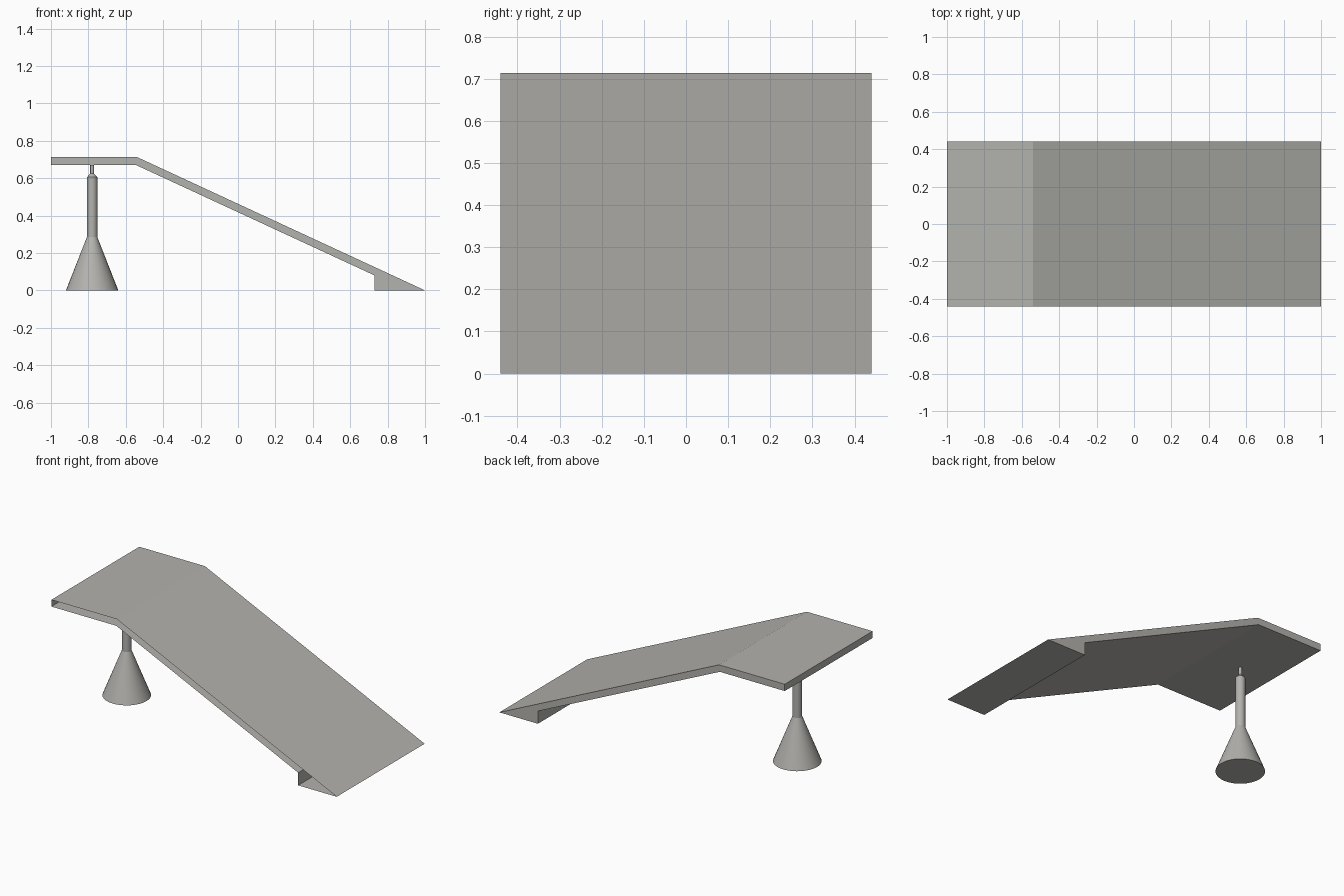
import bpy
import bmesh
import math

cube = bpy.data.objects.get("Cube")
if cube:
    bpy.data.objects.remove(cube, do_unlink=True)

grey = bpy.data.materials.new("warm_grey")
grey.use_nodes = True
grey.diffuse_color = (0.45, 0.445, 0.42, 1)
grey.node_tree.nodes["Principled BSDF"].inputs["Base Color"].default_value = grey.diffuse_color


def add_object(name, bm):
    mesh = bpy.data.meshes.new(name)
    bm.to_mesh(mesh)
    bm.free()
    mesh.materials.append(grey)
    obj = bpy.data.objects.new(name, mesh)
    bpy.context.collection.objects.link(obj)
    return obj


# Ramp and platform: one folded profile, a shell left open on the front side
HALF_WIDTH = 0.44
profile = [(-1, 0.67), (-1, 0.713), (-0.54, 0.713), (1, 0),
           (0.73, 0), (0.73, 0.08), (-0.545, 0.67)]
bm = bmesh.new()
front = [bm.verts.new((x, -HALF_WIDTH, z)) for x, z in profile]
back = [bm.verts.new((x, HALF_WIDTH, z)) for x, z in profile]
for i in range(len(profile)):
    j = (i + 1) % len(profile)
    bm.faces.new((front[i], front[j], back[j], back[i]))
bm.faces.new(back)
add_object("ramp_deck", bm)

# Support: conical foot, post and thin pin turned from one outline
SIDES = 32
outline = [(0.14, 0), (0.028, 0.285), (0.028, 0.605),
           (0.01, 0.625), (0.01, 0.67)]
bm = bmesh.new()
rings = []
for radius, z in outline:
    ring = []
    for k in range(SIDES):
        angle = math.tau * k / SIDES
        ring.append(bm.verts.new((-0.78 + radius * math.cos(angle),
                                  radius * math.sin(angle), z)))
    rings.append(ring)
for low, high in zip(rings, rings[1:]):
    for k in range(SIDES):
        n = (k + 1) % SIDES
        bm.faces.new((low[k], low[n], high[n], high[k]))
bm.faces.new(rings[0][::-1])
bm.faces.new(rings[-1])
support = add_object("support_post", bm)

bpy.ops.object.select_all(action="DESELECT")
support.select_set(True)
bpy.context.view_layer.objects.active = support
bpy.ops.object.shade_smooth_by_angle(angle=math.radians(20))
